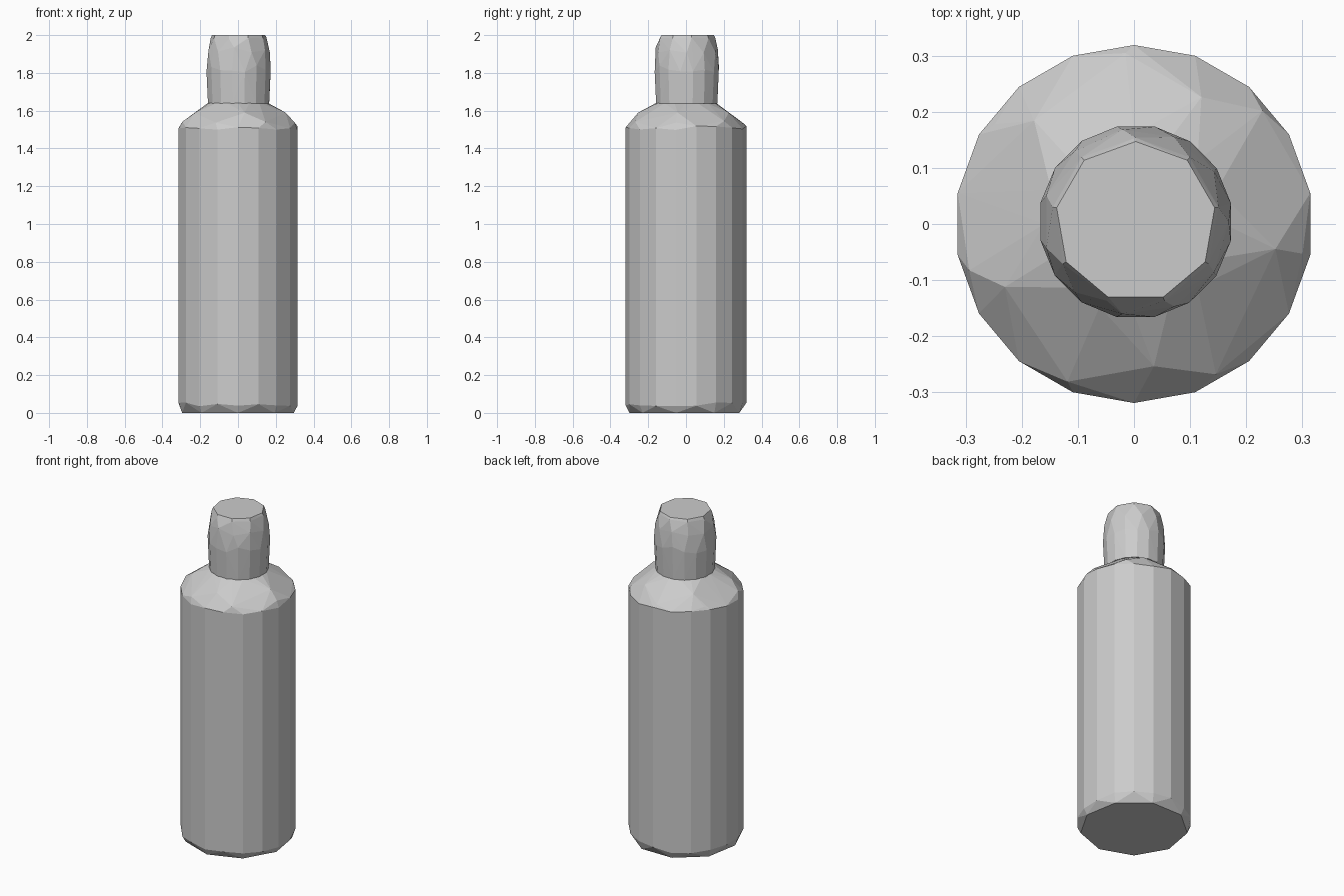
import bpy, bmesh, math, random

cube = bpy.data.objects.get("Cube")
if cube:
    bpy.data.objects.remove(cube, do_unlink=True)

random.seed(4)

grey = bpy.data.materials.new("light grey")
grey.use_nodes = True
grey.diffuse_color = (0.6, 0.6, 0.6, 1)
grey.node_tree.nodes["Principled BSDF"].inputs["Base Color"].default_value = (0.6, 0.6, 0.6, 1)


def faceted_solid(name, rings, centre=(0, 0)):
    """Convex solid around rings of (sides, radius, height, height jitter, start angle)."""
    bm = bmesh.new()
    for sides, radius, z, jitter, start in rings:
        for i in range(sides):
            a = math.radians(start) + math.tau * i / sides
            bm.verts.new((centre[0] + radius * math.cos(a),
                          centre[1] + radius * math.sin(a),
                          z + random.uniform(-jitter, jitter)))
    hull = bmesh.ops.convex_hull(bm, input=bm.verts)
    loose = set(hull["geom_interior"]) | set(hull["geom_unused"])
    bmesh.ops.delete(bm, geom=[g for g in loose if isinstance(g, bmesh.types.BMVert)], context='VERTS')
    bmesh.ops.recalc_face_normals(bm, faces=bm.faces)
    mesh = bpy.data.meshes.new(name)
    bm.to_mesh(mesh)
    bm.free()
    mesh.materials.append(grey)
    obj = bpy.data.objects.new(name, mesh)
    bpy.context.collection.objects.link(obj)
    return obj


# Body: chamfered base, straight wall, sloping shoulder
faceted_solid("bottle_body", [
    (9, 0.300, 0.0, 0, 30),
    (18, 0.319, 0.045, 0.012, -90),
    (18, 0.319, 1.508, 0.012, -90),
    (7, 0.305, 1.54, 0.008, -10),
    (5, 0.256, 1.59, 0.005, -10),
    (16, 0.160, 1.64, 0, 0),
])

# Cap: slightly bulged wall, rounded rim, flat top
faceted_solid("bottle_cap", [
    (16, 0.165, 1.638, 0, 11),
    (16, 0.173, 1.82, 0.02, 11),
    (11, 0.166, 1.92, 0.015, 0),
    (9, 0.150, 1.985, 0.004, 10),
    (9, 0.143, 2.0, 0, 10),
], centre=(0.003, 0.004))
